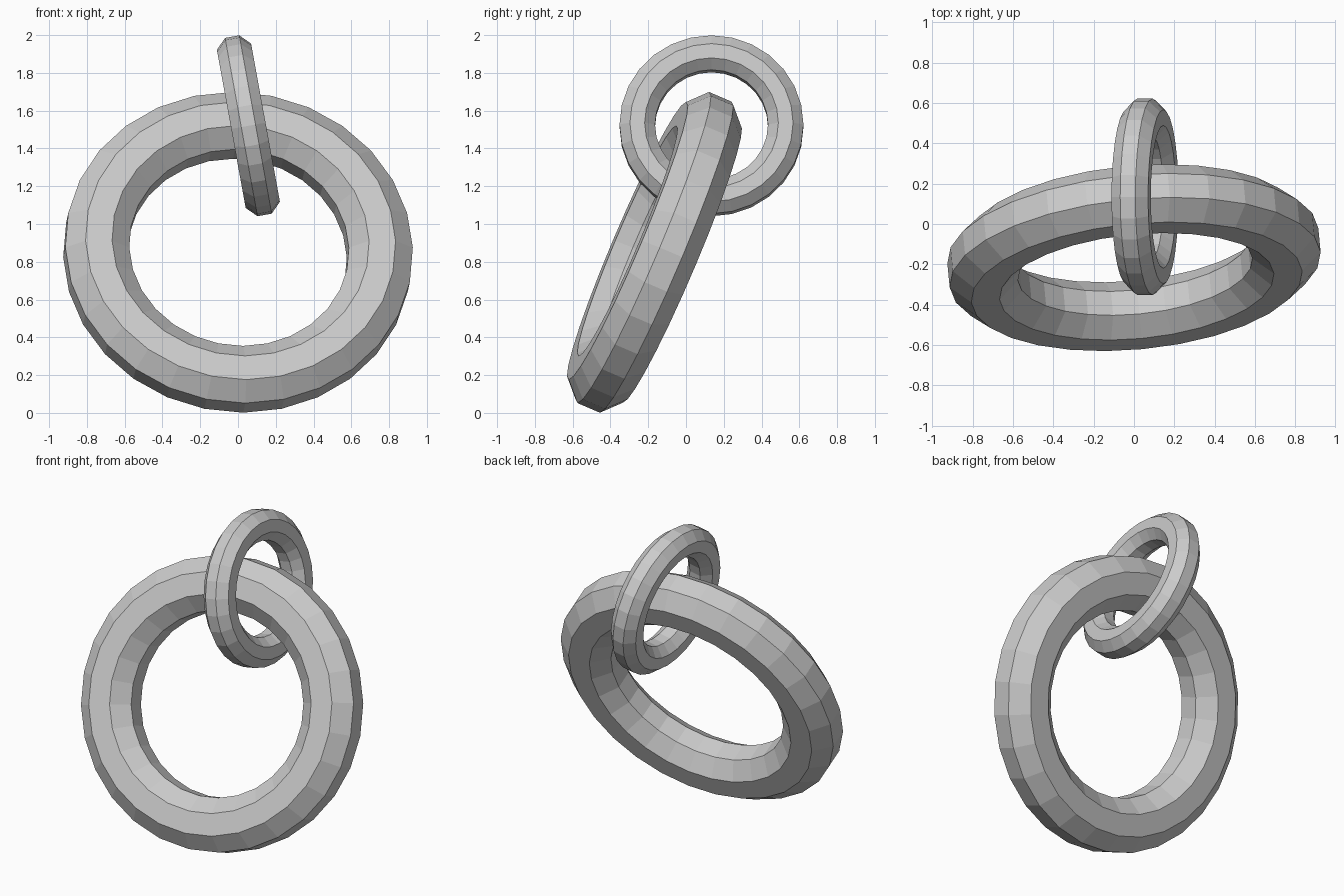
import bpy, bmesh
from math import cos, sin, pi
from mathutils import Vector, Matrix

if "Cube" in bpy.data.objects:
    bpy.data.objects.remove(bpy.data.objects["Cube"])


def ring(name, centre, normal, radius, tube, scale=(1, 1, 1), segs=28, sides=8):
    """Flat-shaded ring with an octagonal tube whose flats face outward."""
    n = Vector(normal).normalized()
    v = (Vector((0, 0, 1)) - n * n.z).normalized()   # uphill direction in the ring plane
    u = v.cross(n)
    place = Matrix((u, v, n)).transposed()
    rc = tube / cos(pi / sides)
    bm = bmesh.new()
    loops = []
    for i in range(segs):
        a = 2 * pi * i / segs
        loop = []
        for j in range(sides):
            b = 2 * pi * (j + 0.5) / sides
            d = radius + rc * cos(b)
            p = Vector((d * cos(a) * scale[0], d * sin(a) * scale[1], rc * sin(b) * scale[2]))
            loop.append(bm.verts.new(Vector(centre) + place @ p))
        loops.append(loop)
    for i in range(segs):
        p, q = loops[i], loops[(i + 1) % segs]
        for j in range(sides):
            k = (j + 1) % sides
            bm.faces.new((p[j], q[j], q[k], p[k]))
    bmesh.ops.recalc_face_normals(bm, faces=bm.faces)
    mesh = bpy.data.meshes.new(name)
    bm.to_mesh(mesh)
    bm.free()
    bpy.context.collection.objects.link(bpy.data.objects.new(name, mesh))


# Large leaning ring
ring("large_ring", (0, -0.167, 0.85), (0.087, -0.915, 0.39), 0.745, 0.168, (1.012, 0.98, 0.93))

# Small ring linked through its top
ring("small_ring", (0.055, 0.135, 1.52), (cos(0.18), 0, sin(0.18)), 0.393, 0.094, (1, 0.985, 0.98))
